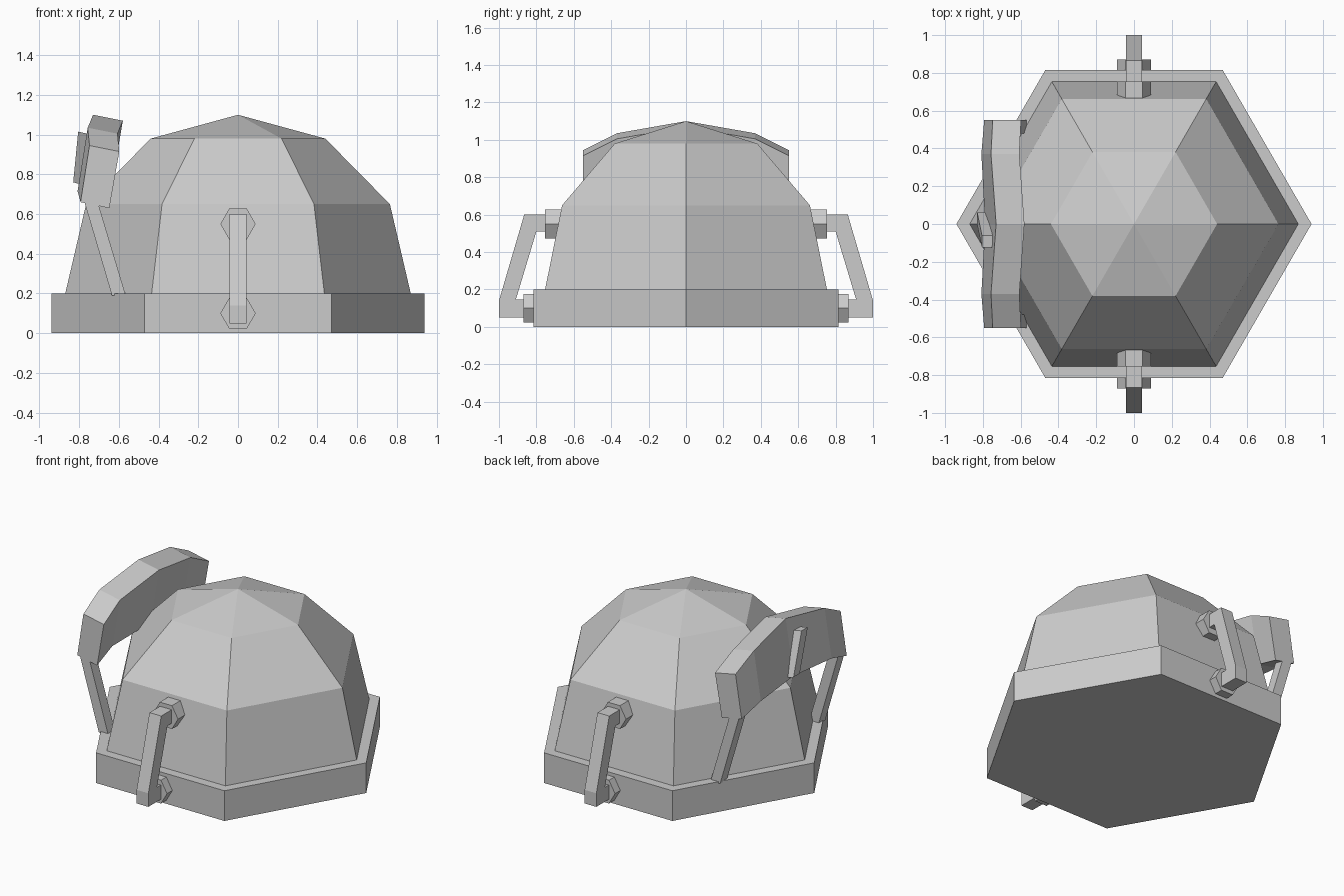
import bpy, bmesh
from math import sin, cos, pi

if "Cube" in bpy.data.objects:
    bpy.data.objects.remove(bpy.data.objects["Cube"])


def loft(name, rings):
    """Join a series of equal-length point rings into a closed solid."""
    bm = bmesh.new()
    vs = [[bm.verts.new(p) for p in ring] for ring in rings]
    n = len(vs[0])
    for a, b in zip(vs, vs[1:]):
        for i in range(n):
            j = (i + 1) % n
            bm.faces.new((a[i], a[j], b[j], b[i]))
    bm.faces.new(vs[0][::-1])
    bm.faces.new(vs[-1])
    bmesh.ops.remove_doubles(bm, verts=bm.verts, dist=1e-4)
    bmesh.ops.recalc_face_normals(bm, faces=bm.faces)
    mesh = bpy.data.meshes.new(name)
    bm.to_mesh(mesh)
    bm.free()
    ob = bpy.data.objects.new(name, mesh)
    bpy.context.collection.objects.link(ob)
    return ob


def mirror_y(ob):
    """Repeat a part on the opposite side of the model."""
    m = ob.modifiers.new("mirror", 'MIRROR')
    m.use_axis = (False, True, False)
    return ob


def hexagon(r):
    return [(r * cos(i * pi / 3), r * sin(i * pi / 3)) for i in range(6)]


def hex_stack(name, profile):
    return loft(name, [[(x, y, z) for x, y in hexagon(r)] for r, z in profile])


def rect(x0, x1, y0, y1, z0, z1):
    """Rectangle whose far x edge sits at its own height."""
    return [(x0, y0, z0), (x1, y0, z1), (x1, y1, z1), (x0, y1, z0)]


# Hexagonal base and faceted dome
hex_stack("base", [(0.94, 0), (0.94, 0.2)])
hex_stack("dome", [(0.87, 0.19), (0.87, 0.2), (0.765, 0.65), (0.44, 0.98), (0, 1.1)])

# Hex bolts, front and back
for name, z, y0, y1 in (("upper_bolt", 0.55, 0.62, 0.755), ("lower_bolt", 0.1, 0.78, 0.87)):
    mirror_y(loft(name, [[(x, -y, z + h) for x, h in hexagon(0.089)] for y in (y0, y1)]))

# Bent handles, front and back
bar = [(0.73, 0.6), (0.865, 0.6), (1.0, 0.14), (1.0, 0.05),
       (0.85, 0.05), (0.85, 0.145), (0.91, 0.145), (0.8, 0.51), (0.73, 0.51)]
mirror_y(loft("handle", [[(x, -y, z) for y, z in bar] for x in (-0.043, 0.043)]))

# Arched, tilted side plate: y, top x, top z, bottom x, bottom z
half = [(0.55, -0.748, 0.945, -0.793, 0.66),
        (0.37, -0.757, 1.035, -0.808, 0.715),
        (0, -0.73, 1.1, -0.788, 0.735)]
stations = half + [(-s[0],) + s[1:] for s in half[1::-1]]
loft("side_plate", [[(xt, y, zt), (xt + 0.15, y, zt - 0.03),
                     (xb + 0.145, y, zb - 0.03), (xb, y, zb)]
                    for y, xt, zt, xb, zb in stations])

# Struts holding the plate
mirror_y(loft("plate_strut", [rect(-0.635, -0.565, -0.55, -0.48, 0.19, 0.19),
                              rect(-0.785, -0.715, -0.55, -0.48, 0.7, 0.69)]))

# Slanted grip on the outside of the plate
loft("plate_grip", [rect(-0.83, -0.775, -0.005, 0.06, 0.76, 0.745),
                    rect(-0.805, -0.735, -0.125, -0.06, 1.015, 1.0)])
